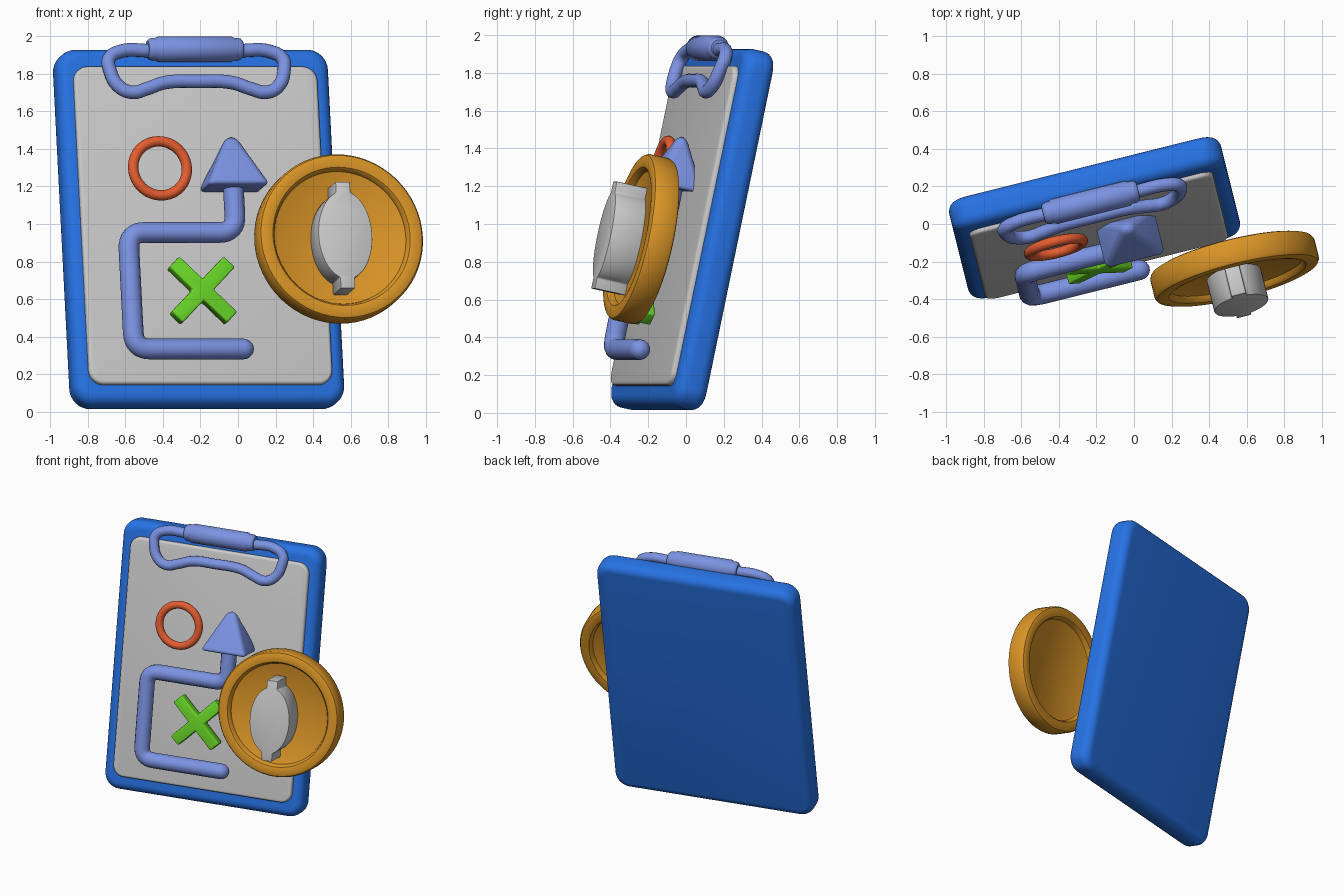
import bpy, bmesh
from math import radians, sin, cos, pi
from mathutils import Matrix, Vector

if "Cube" in bpy.data.objects:
    bpy.data.objects.remove(bpy.data.objects["Cube"])

# Shared tilt: leaning back 12 degrees, turned 14 degrees about z.
# Local axes: x = across, -y = out of the front face, z = up the board.
ROT = Matrix.Rotation(radians(14), 4, 'Z') @ Matrix.Rotation(radians(-12), 4, 'X')
BOARD = Matrix.Translation((-0.189, -0.05, 0.989)) @ ROT
COIN = Matrix.Translation((0.535, -0.238, 0.92)) @ ROT


def material(name, rgb):
    m = bpy.data.materials.new(name)
    m.diffuse_color = (*rgb, 1)
    m.use_nodes = True
    m.node_tree.nodes["Principled BSDF"].inputs["Base Color"].default_value = m.diffuse_color
    return m


BLUE = material("blue", (0.02, 0.17, 0.78))
LILAC = material("periwinkle", (0.20, 0.29, 0.76))
RED = material("orange_red", (0.78, 0.11, 0.03))
GREEN = material("green", (0.14, 0.68, 0.02))
GOLD = material("gold", (0.70, 0.30, 0.02))


def place(ob, matrix, mat=None):
    ob.matrix_world = matrix
    if mat:
        ob.data.materials.append(mat)
    bpy.ops.object.select_all(action='DESELECT')
    ob.select_set(True)
    bpy.context.view_layer.objects.active = ob
    if ob.type == 'CURVE':
        bpy.ops.object.convert(target='MESH')
    bpy.ops.object.shade_smooth_by_angle(angle=radians(35))
    return ob


def from_bmesh(name, bm, matrix, mat=None, bevel=0, segments=4):
    if bevel:
        edges = [e for e in bm.edges if e.calc_face_angle(0) > radians(35)]
        bmesh.ops.bevel(bm, geom=edges, offset=bevel, segments=segments,
                        profile=0.5, affect='EDGES', clamp_overlap=False)
    bmesh.ops.recalc_face_normals(bm, faces=bm.faces)
    me = bpy.data.meshes.new(name)
    bm.to_mesh(me)
    bm.free()
    ob = bpy.data.objects.new(name, me)
    bpy.context.collection.objects.link(ob)
    return place(ob, matrix, mat)


def slab(name, outline, d0, d1, matrix, mat=None, bevel=0, segments=4):
    """Outline in (across, up), extruded from front distance d0 to d1."""
    bm = bmesh.new()
    face = bm.faces.new([bm.verts.new((x, -d0, z)) for x, z in outline])
    top = bmesh.ops.extrude_face_region(bm, geom=[face])
    verts = [v for v in top['geom'] if isinstance(v, bmesh.types.BMVert)]
    bmesh.ops.translate(bm, verts=verts, vec=(0, d0 - d1, 0))
    bmesh.ops.recalc_face_normals(bm, faces=bm.faces)
    return from_bmesh(name, bm, matrix, mat, bevel, segments)


def rounded_rect(w, h, r, n=8):
    pts = []
    for q, (sx, sz) in enumerate([(1, 1), (-1, 1), (-1, -1), (1, -1)]):
        for i in range(n + 1):
            t = (q + i / n) * pi / 2
            pts.append((sx * (w / 2 - r) + r * cos(t), sz * (h / 2 - r) + r * sin(t)))
    return pts


def lathe(name, profile, matrix, mat, cyclic=False, axis='Y', steps=64):
    """Profile of (radius, position along axis) spun about the axis."""
    bm = bmesh.new()
    k = len(profile)
    rings = []
    for i in range(steps):
        t = 2 * pi * i / steps
        ring = []
        for r, h in profile:
            c, s = r * cos(t), r * sin(t)
            ring.append(bm.verts.new((c, -h, s) if axis == 'Y' else (h, c, s)))
        rings.append(ring)
    for i in range(steps):
        a, b = rings[i], rings[(i + 1) % steps]
        for j in range(k if cyclic else k - 1):
            bm.faces.new((a[j], b[j], b[(j + 1) % k], a[(j + 1) % k]))
    bmesh.ops.remove_doubles(bm, verts=bm.verts, dist=1e-5)
    return from_bmesh(name, bm, matrix, mat)


def tube(name, points, radius, kind, cyclic, mat, scales=None):
    cu = bpy.data.curves.new(name, 'CURVE')
    cu.dimensions = '3D'
    cu.bevel_depth, cu.bevel_resolution, cu.resolution_u = radius, 5, 8
    cu.use_fill_caps = True
    sp = cu.splines.new(kind)
    pts = sp.bezier_points if kind == 'BEZIER' else sp.points
    pts.add(len(points) - 1)
    for i, (p, (x, d, z)) in enumerate(zip(pts, points)):
        if kind == 'BEZIER':
            p.co = (x, -d, z)
            p.handle_left_type = p.handle_right_type = 'AUTO'
        else:
            p.co = (x, -d, z, 1)
        if scales:
            p.radius = scales[i]
    sp.use_cyclic_u = cyclic
    ob = bpy.data.objects.new(name, cu)
    bpy.context.collection.objects.link(ob)
    return place(ob, BOARD, mat)


# Board and paper
slab("board", rounded_rect(1.49, 1.94, 0.11), -0.175, 0, BOARD, BLUE, 0.06, 6)
slab("paper", rounded_rect(1.335, 1.73, 0.08), -0.03, 0.028, BOARD, None, 0.018)

# Clip: mirrored wire loop and a grip sleeve
half = [(0.25, 0.03, 0.948), (0.41, 0.032, 0.943), (0.475, 0.042, 0.902),
        (0.478, 0.055, 0.838), (0.435, 0.07, 0.743), (0.365, 0.078, 0.711),
        (0.285, 0.075, 0.731), (0.185, 0.07, 0.765)]
loop = half + [(0, 0.07, 0.772)] + [(-x, d, z) for x, d, z in reversed(half)]
tube("clip_wire", loop, 0.036, 'BEZIER', True, LILAC)
side = [(0, 0.26), (0.045, 0.26), (0.056, 0.25), (0.06, 0.235), (0.06, 0.215), (0.068, 0.2)]
lathe("clip_grip", side + [(r, -h) for r, h in reversed(side)],
      BOARD @ Matrix.Translation((0.0, -0.03, 0.956)), LILAC, axis='X', steps=32)

# Route arrow: filleted tube with one round end
corners = [Vector(p) for p in [(0.165, 0.1, -0.69), (-0.435, 0.1, -0.69), (-0.435, 0.1, -0.056),
                               (0.155, 0.1, -0.056), (0.155, 0.1, 0.22)]]
R, path, scales = 0.055, [], []
for i in range(6):
    t = (1 - i / 5) * pi / 2 * 0.97
    path.append(corners[0] + Vector((R * sin(t), 0, 0)))
    scales.append(cos(t))
for p, c, n in zip(corners, corners[1:], corners[2:]):
    a = c + (p - c).normalized() * 0.09
    b = c + (n - c).normalized() * 0.09
    for i in range(9):
        t = i / 8
        path.append(a * (1 - t) ** 2 + c * 2 * t * (1 - t) + b * t * t)
path.append(corners[-1])
scales += [1] * (len(path) - len(scales))
tube("arrow_shaft", path, R, 'POLY', False, LILAC, scales)

# Arrow head: soft four-sided pyramid
bm = bmesh.new()
bmesh.ops.create_cone(bm, cap_ends=True, segments=4, radius1=1, radius2=0.17, depth=0.28,
                      matrix=Matrix.Rotation(pi / 4, 4, 'Z'))
extent = max(v.co.x for v in bm.verts)
if min(abs(v.co.x) for v in bm.verts) < 1e-4:
    bmesh.ops.rotate(bm, verts=bm.verts, matrix=Matrix.Rotation(pi / 4, 3, 'Z'))
    extent = max(v.co.x for v in bm.verts)
bmesh.ops.scale(bm, verts=bm.verts, vec=(0.172 / extent, 0.138 / extent, 1))
from_bmesh("arrow_head", bm, BOARD @ Matrix.Translation((0.155, -0.105, 0.32)), LILAC, 0.032, 5)

# Ring marker
ring = [(0.147 + 0.028 * cos(2 * pi * i / 14), 0.028 * sin(2 * pi * i / 14)) for i in range(14)]
lathe("ring_marker", ring, BOARD @ Matrix.Translation((-0.237, -0.08, 0.297)), RED, cyclic=True, steps=48)

# Cross marker: one twelve-cornered outline turned 45 degrees
w, l = 0.041, 0.213
cross = []
for q in range(4):
    for x, z in [(l, -w), (l, w), (w, w)]:
        t = q * pi / 2 + pi / 4
        cross.append((x * cos(t) - z * sin(t), x * sin(t) + z * cos(t)))
slab("cross_marker", cross, 0.05, 0.125, BOARD @ Matrix.Translation((-0.043, 0, -0.37)), GREEN, 0.01, 3)

# Coin: rounded rim with a recessed face on both sides
rim = [(0, 0.03), (0.352, 0.03), (0.36, 0.035), (0.366, 0.058), (0.376, 0.069), (0.39, 0.072),
       (0.425, 0.072), (0.441, 0.066), (0.45, 0.05)]
lathe("coin", rim + [(r, -h) for r, h in reversed(rim)], COIN, GOLD)

# Coin emblem: plain raised oval with a tab at each end
emblem = []
for s in (1, -1):
    emblem += [(s * 0.04, s * 0.29), (-s * 0.04, s * 0.29)]
    for i in range(25):
        t = radians(106 + 148 * i / 24) + (0 if s == 1 else pi)
        emblem.append((0.148 * cos(t), 0.24 * sin(t)))
slab("coin_emblem", emblem, 0.02, 0.2, COIN @ Matrix.Translation((-0.012, 0, -0.02)), None, 0.006, 2)
